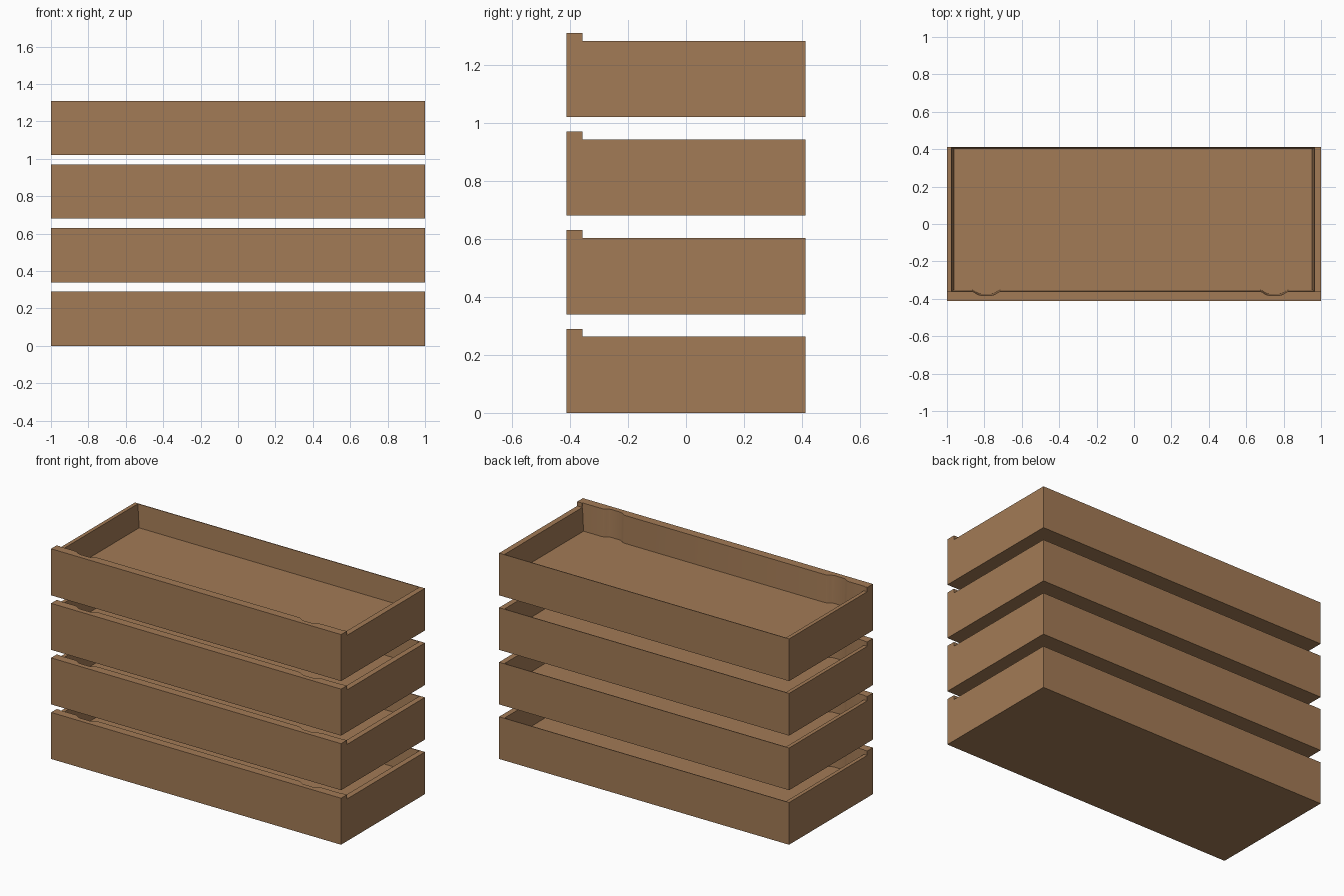
import bpy, bmesh, math

if "Cube" in bpy.data.objects:
    bpy.data.objects.remove(bpy.data.objects["Cube"])

W, D = 1.0, 0.413                 # half width, half depth
BOARD_Y = -0.357                  # back face of the front board
SIDE_H, FRONT_H, FLOOR = 0.263, 0.29, 0.12
STEP = 0.34

wood = bpy.data.materials.new("brown wood")
wood.diffuse_color = (0.365, 0.197, 0.092, 1)
wood.use_nodes = True
wood.node_tree.nodes["Principled BSDF"].inputs["Base Color"].default_value = wood.diffuse_color


def make_object(name, bm):
    bmesh.ops.recalc_face_normals(bm, faces=bm.faces)
    mesh = bpy.data.meshes.new(name)
    bm.to_mesh(mesh)
    bm.free()
    mesh.materials.append(wood)
    ob = bpy.data.objects.new(name, mesh)
    bpy.context.collection.objects.link(ob)
    return ob


def bridge(name, loop_a, loop_b):
    """Closed solid between two matching loops of points."""
    bm = bmesh.new()
    a = [bm.verts.new(p) for p in loop_a]
    b = [bm.verts.new(p) for p in loop_b]
    n = len(a)
    bm.faces.new(a)
    bm.faces.new(b)
    for i in range(n):
        j = (i + 1) % n
        bm.faces.new((a[i], a[j], b[j], b[i]))
    return make_object(name, bm)


def cavity_loop(x0, x1, y_front, y_back, z):
    """Outline of the inside, with two shallow scoops in the front board."""
    pts = [(x0, y_front, z)]
    ramp = [(0.078, 0), (0.067, 0.003), (0.055, 0.011), (0.043, 0.018), (0.03, 0.021)]
    for cx in (-0.79, 0.75):
        pts += [(cx - dx, y_front - d, z) for dx, d in ramp]
        pts += [(cx + dx, y_front - d, z) for dx, d in reversed(ramp)]
    return pts + [(x1, y_front, z), (x1, y_back, z), (x0, y_back, z)]


# Drawer body: stepped side profile, extruded across the width
profile = [(-D, 0), (D, 0), (D, SIDE_H), (BOARD_Y, SIDE_H),
           (BOARD_Y, FRONT_H), (-D, FRONT_H)]
drawer = bridge("drawer_1", [(-W, y, z) for y, z in profile],
                [(W, y, z) for y, z in profile])

# Hollow it with a slightly tapered cavity
cutter = bridge("cavity_cutter",
                cavity_loop(-0.962, 0.953, -0.352, 0.400, FLOOR),
                cavity_loop(-0.981, 0.969, -0.361, 0.411, 0.31))
cutter.hide_render = True
mod = drawer.modifiers.new("hollow", 'BOOLEAN')
mod.operation = 'DIFFERENCE'
mod.solver = 'EXACT'
mod.object = cutter
bpy.context.view_layer.objects.active = drawer
drawer.select_set(True)
cutter.select_set(False)
bpy.ops.object.modifier_apply(modifier=mod.name)
bpy.data.objects.remove(cutter)
bpy.ops.object.shade_smooth_by_angle(angle=math.radians(35))

# Stack of four identical drawers
for i in range(1, 4):
    copy = bpy.data.objects.new(f"drawer_{i + 1}", drawer.data)
    copy.location.z = i * STEP
    bpy.context.collection.objects.link(copy)
